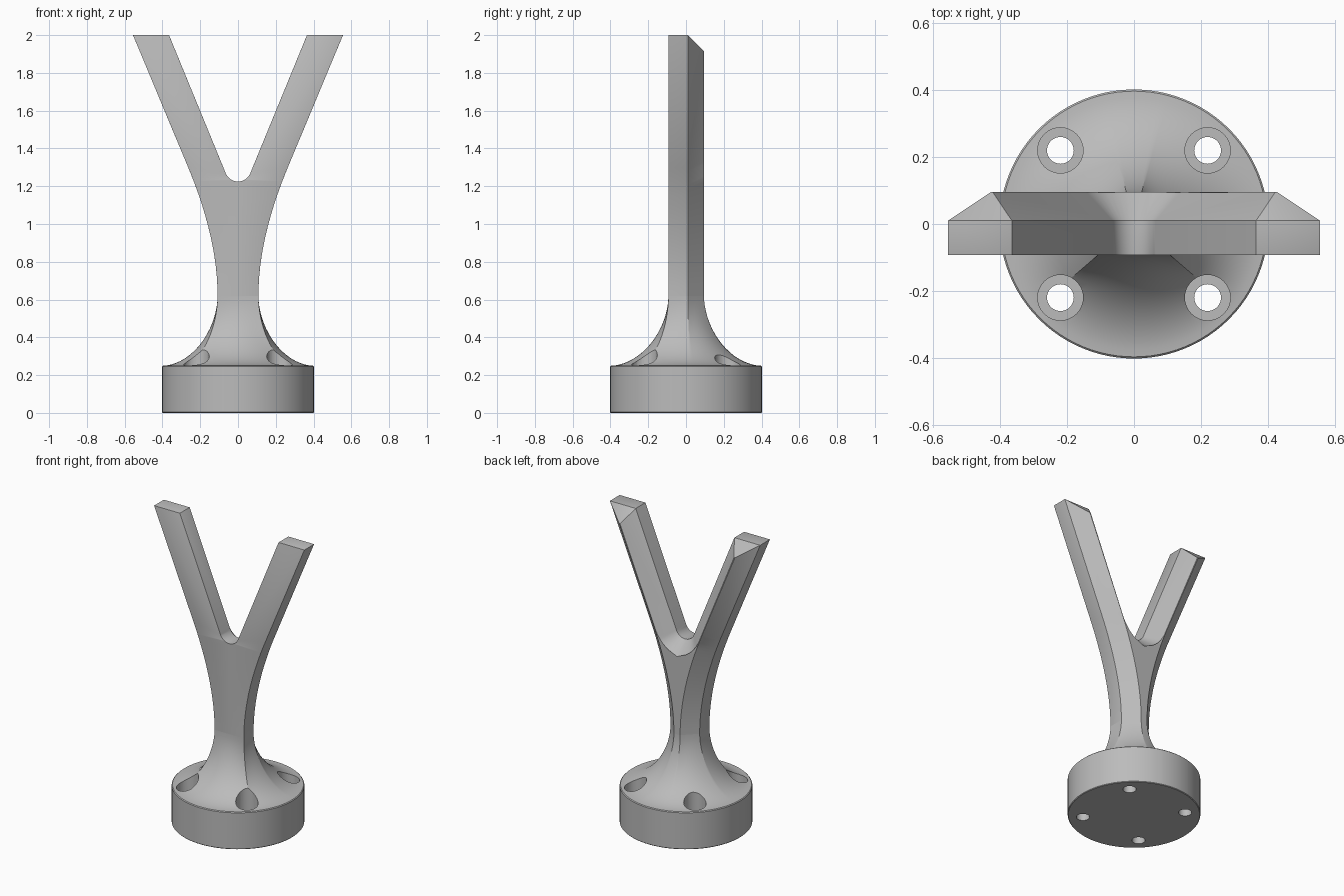
import bpy, bmesh, math
from mathutils import Vector

cube = bpy.data.objects.get("Cube")
if cube:
    bpy.data.objects.remove(cube)

FRONT, SHOULDER, BACK = -0.093, 0.01, 0.095   # depth planes of the fork
CHAMFER = BACK - SHOULDER
HALF = 0.108                                  # half width of the neck
NECK_Z, RIM_Z, RADIUS = 0.62, 0.25, 0.402

grey = bpy.data.materials.new("plain grey")
grey.use_nodes = True
colour = (0.5, 0.5, 0.5, 1)
grey.diffuse_color = colour
grey.node_tree.nodes["Principled BSDF"].inputs["Base Color"].default_value = colour


def make_object(name, bm):
    bmesh.ops.recalc_face_normals(bm, faces=bm.faces)
    mesh = bpy.data.meshes.new(name)
    bm.to_mesh(mesh)
    bm.free()
    mesh.materials.append(grey)
    obj = bpy.data.objects.new(name, mesh)
    bpy.context.collection.objects.link(obj)
    return obj


def loft(bm, rings, caps=True):
    """Skin a list of equal-length closed rings of points."""
    loops = [[bm.verts.new(p) for p in ring] for ring in rings]
    for a, b in zip(loops, loops[1:]):
        for i in range(len(a)):
            j = (i + 1) % len(a)
            bm.faces.new((a[i], a[j], b[j], b[i]))
    if caps:
        bm.faces.new(loops[0])
        bm.faces.new(loops[-1])
    return loops


def finish(obj, angle):
    """Apply modifiers and smooth everything but the sharp edges."""
    bpy.ops.object.select_all(action="DESELECT")
    obj.select_set(True)
    bpy.context.view_layer.objects.active = obj
    for m in list(obj.modifiers):
        bpy.ops.object.modifier_apply(modifier=m.name)
    bpy.ops.object.shade_smooth_by_angle(angle=math.radians(angle))


# Fork: half of the Y, with a 45 degree chamfer on its back edges
def outer_edge(t):
    a, b, c = Vector((HALF, NECK_Z)), Vector((HALF, 0.925)), Vector((0.264, 1.3))
    p = a * (1 - t) ** 2 + b * 2 * t * (1 - t) + c * t * t
    d = ((b - a) * (1 - t) + (c - b) * t).normalized()
    return p, p + Vector((-d.y, d.x)) * CHAMFER


def section(outer, outer_in, inner, inner_in):
    return [(inner.x, FRONT, inner.y), (outer.x, FRONT, outer.y),
            (outer.x, SHOULDER, outer.y), (outer_in.x, BACK, outer_in.y),
            (inner_in.x, BACK, inner_in.y), (inner.x, SHOULDER, inner.y)]


sections = []
for i in range(10):                            # neck
    o, o_in = outer_edge(0.08 * i)
    centre = Vector((0, o.y if i else NECK_Z))
    sections.append(section(o, o_in, centre, centre))
crotch, r = Vector((0, 1.295)), 0.07
for i in range(9):                             # rounded crotch
    phi = math.radians(67.4) * i / 8
    ray = Vector((math.sin(phi), -math.cos(phi)))
    o, o_in = outer_edge(0.8 + 0.2 * i / 8)
    sections.append(section(o, o_in, crotch + ray * r, crotch + ray * (r + CHAMFER)))
sections.append(section(Vector((0.556, 2)), Vector((0.4285, 2 - CHAMFER)),
                        Vector((0.365, 2)), Vector((0.422, 2 - CHAMFER))))

bm = bmesh.new()
loops = loft(bm, sections, caps=False)
tip = loops[-1]
bm.faces.new((tip[0], tip[1], tip[2], tip[5]))
bm.faces.new((tip[5], tip[2], tip[3], tip[4]))
middle = [f for f in bm.faces if all(abs(v.co.x) < 1e-6 for v in f.verts)]
bmesh.ops.delete(bm, geom=middle, context="FACES")
bmesh.ops.remove_doubles(bm, verts=bm.verts, dist=1e-5)
fork = make_object("fork", bm)
fork.modifiers.new("mirror", "MIRROR").use_clip = True
bevel = fork.modifiers.new("bevel", "BEVEL")
bevel.width, bevel.segments = 0.006, 2
bevel.limit_method, bevel.angle_limit = "ANGLE", math.radians(60)
finish(fork, 25)


# Base: round foot flaring up into the neck section
def neck_radius(a):
    x, y = abs(math.cos(a)), math.sin(a)
    limits = [(x, HALF), (-y, -FRONT), (y, BACK), (x + y, HALF + SHOULDER)]
    return min(d / n for n, d in limits if n > 1e-6)


corners = [(HALF, FRONT), (HALF, SHOULDER), (HALF - CHAMFER, BACK)]
angles = [math.atan2(y, s * x) % math.tau for x, y in corners for s in (1, -1)]
angles += [a for a in (math.tau * i / 96 for i in range(96))
           if all(abs(a - c) > 0.02 for c in angles)]
angles.sort()


def ring(z, radius):
    return [(radius(a) * math.cos(a), radius(a) * math.sin(a), z) for a in angles]


rings, steps, power = [], 18, 2 / 1.85
for i in range(steps + 1):
    t = math.pi / 2 * i / steps
    u, f = math.sin(t) ** power, 1 - max(math.cos(t), 0) ** power
    rings.append(ring(NECK_Z - (NECK_Z - RIM_Z) * u,
                      lambda a: neck_radius(a) * (1 - f) + (RADIUS - 0.005) * f))
for z, rad in ((RIM_Z - 0.005, RADIUS), (0.004, RADIUS), (0, RADIUS - 0.004)):
    rings.append(ring(z, lambda a: rad))
bm = bmesh.new()
loft(bm, rings)
base = make_object("base", bm)

# Screw holes: counterbored, four around the foot
bm = bmesh.new()
for sx in (1, -1):
    for sy in (1, -1):
        loft(bm, [[(0.22 * sx + rad * math.cos(math.tau * k / 32),
                    0.22 * sy + rad * math.sin(math.tau * k / 32), z) for k in range(32)]
                  for z, rad in ((-0.1, 0.04), (0.13, 0.04), (0.13, 0.068), (0.6, 0.068))])
cutter = make_object("hole_cutter", bm)
cutter.hide_render = True
cut = base.modifiers.new("holes", "BOOLEAN")
cut.operation, cut.object, cut.solver = "DIFFERENCE", cutter, "EXACT"
finish(base, 25)
bpy.data.objects.remove(cutter)
